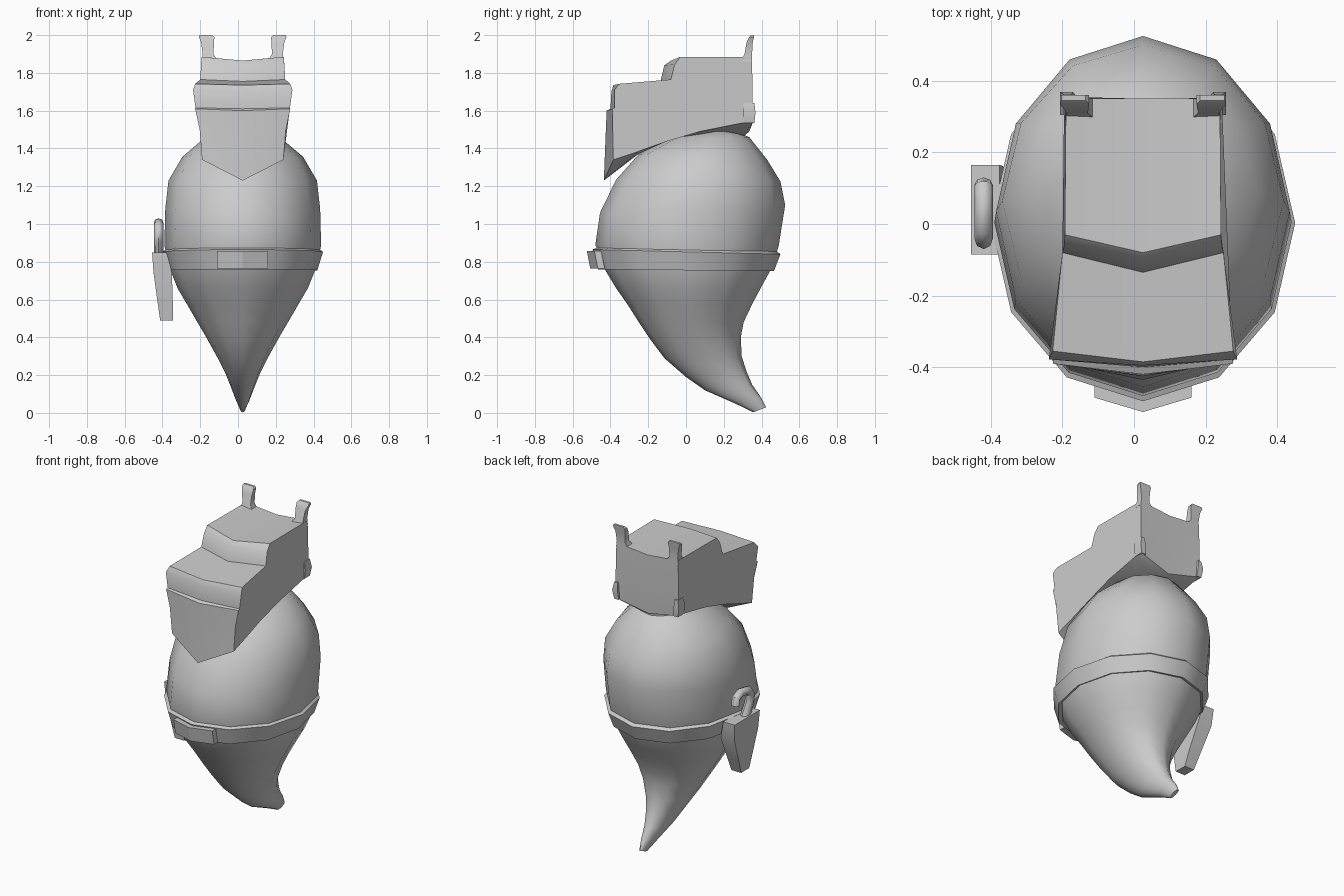
import bpy, bmesh, math
from mathutils import Vector

CX = 0.025  # symmetry plane of the figure


def loft(name, rings, angle=30, closed=False):
    """Skin equal-length rings; cap the ends, or join last to first."""
    bm = bmesh.new()
    vs = [[bm.verts.new(p) for p in r] for r in rings]
    n = len(vs[0])
    pairs = list(zip(vs, vs[1:])) + ([(vs[-1], vs[0])] if closed else [])
    for a, b in pairs:
        for i in range(n):
            j = (i + 1) % n
            bm.faces.new((a[i], a[j], b[j], b[i]))
    if not closed:
        bm.faces.new(vs[0])
        bm.faces.new(vs[-1])
    bmesh.ops.recalc_face_normals(bm, faces=bm.faces)
    me = bpy.data.meshes.new(name)
    bm.to_mesh(me)
    bm.free()
    ob = bpy.data.objects.new(name, me)
    bpy.context.collection.objects.link(ob)
    bpy.ops.object.select_all(action='DESELECT')
    bpy.context.view_layer.objects.active = ob
    ob.select_set(True)
    bpy.ops.object.shade_smooth_by_angle(angle=math.radians(angle))
    return ob


def oval(fy, fz, by, bz, hw, cx=CX, n=12):
    """Oval ring spanning a front and a back point, with a half width."""
    pts = []
    for i in range(n):
        t = 2 * math.pi * i / n
        k = (1 - math.cos(t)) / 2
        pts.append(Vector((cx + hw * math.sin(t), fy + (by - fy) * k, fz + (bz - fz) * k)))
    return pts


def rect(x0, x1, y0, y1, z):
    return [Vector(p) for p in ((x0, y0, z), (x1, y0, z), (x1, y1, z), (x0, y1, z))]


# Round body tapering into a tail that curls backwards
body = [
    (.08, 1.49, .24, 1.50, .08), (-.08, 1.455, .335, 1.46, .20),
    (-.25, 1.37, .43, 1.34, .32), (-.37, 1.235, .50, 1.225, .393),
    (-.455, 1.06, .525, 1.10, .41), (-.48, .89, .49, .88, .415),
    (-.43, .76, .45, .76, .385), (-.37, .66, .395, .66, .345),
    (-.31, .575, .35, .575, .295), (-.25, .48, .305, .48, .24),
    (-.19, .39, .29, .40, .19), (-.115, .29, .295, .30, .135),
    (0, .19, .32, .22, .09), (.10, .12, .35, .15, .062),
    (.27, .045, .395, .085, .035), (.355, .003, .425, .03, .012),
]
loft("body", [oval(*r) for r in body], 60)

# Belt
loft("belt", [oval(*r) for r in (
    (-.46, .88, .47, .865, .395), (-.495, .865, .50, .84, .425),
    (-.465, .76, .465, .75, .395), (-.42, .765, .44, .755, .375))], 35, closed=True)

# Bent belt buckle
loft("buckle", [[Vector((x, y, z)) for y, z in (
    (yf, .857), (yf + .018, .765), (yb, .765), (yb - .02, .857))]
    for x, yf, yb in ((CX - .135, -.485, -.43), (CX, -.525, -.43), (CX + .135, -.485, -.43))])

# Blocky helmet: side profile and centre profile, point by point
# (side y, side z, half width, centre y, centre z)
head = [
    (.35, 1.885, .215, .35, 1.865), (-.03, 1.885, .218, -.08, 1.865),
    (-.06, 1.845, .22, -.115, 1.84), (-.08, 1.765, .225, -.135, 1.755),
    (-.355, 1.742, .252, -.385, 1.735), (-.378, 1.71, .263, -.395, 1.70),
    (-.378, 1.615, .25, -.40, 1.61), (-.39, 1.61, .252, -.42, 1.60),
    (-.388, 1.50, .228, -.425, 1.48), (-.385, 1.34, .215, -.435, 1.23),
    (-.25, 1.385, .215, -.25, 1.372), (-.11, 1.435, .215, -.10, 1.44),
    (.075, 1.49, .22, .075, 1.46), (.30, 1.535, .22, .29, 1.45),
    (.355, 1.54, .22, .335, 1.49), (.352, 1.64, .22, .35, 1.64),
]
loft("helmet", [
    [Vector((CX - w, y, z)) for y, z, w, cy, cz in head],
    [Vector((CX, cy, cz)) for y, z, w, cy, cz in head],
    [Vector((CX + w, y, z)) for y, z, w, cy, cz in head]], 40)

# Ears on the crown and small flaps at the nape, both sides
for s, side in ((-1, "left"), (1, "right")):
    loft(side + "_ear", [rect(CX + s * a, CX + s * b, y0, y1, z) for a, b, y0, y1, z in (
        (.13, .217, .29, .35, 1.86), (.155, .212, .31, .35, 1.90),
        (.152, .22, .32, .353, 1.96), (.15, .232, .335, .36, 1.99),
        (.16, .228, .345, .36, 2.0))], 35)
    loft(side + "_flap", [rect(CX + s * a, CX + s * b, .305, y1, z) for a, b, y1, z in (
        (.19, .222, .362, 1.535), (.195, .232, .368, 1.59), (.2, .222, .362, 1.64))])

# Holster on the belt, with a hooked handle
loft("holster", [rect(*r) for r in (
    (-.455, -.375, -.085, .165, .85), (-.447, -.35, -.08, .155, .74),
    (-.425, -.345, -.055, .08, .58), (-.412, -.345, -.04, .04, .49))])
loft("hook_handle", [oval(*r, .026, -.42, 8) for r in (
    (-.03, .83, .06, .83), (-.06, .90, 0, .92), (-.07, .96, -.01, .96),
    (-.03, 1.015, .01, .975), (.06, 1.03, .06, .98),
    (.12, 1.0, .09, .965), (.13, .945, .085, .945))], 50)
